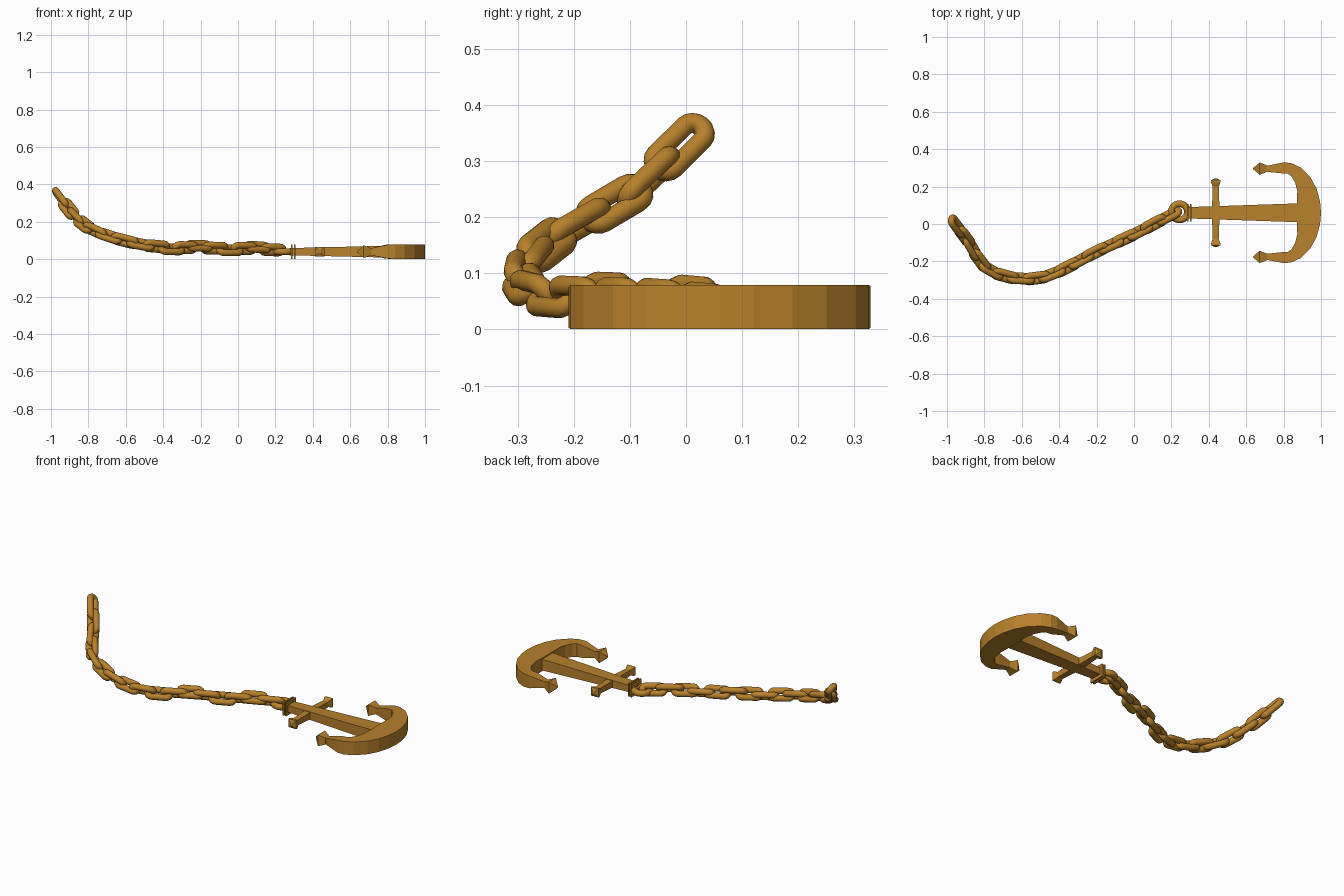
import bpy, bmesh, math
from mathutils import Vector, Matrix

if "Cube" in bpy.data.objects:
    bpy.data.objects.remove(bpy.data.objects["Cube"])

CY, CZ = 0.06, 0.04          # centre line of the anchor
bronze = bpy.data.materials.new("bronze")
bronze.diffuse_color = (0.48, 0.22, 0.025, 1)
bronze.use_nodes = True
bronze.node_tree.nodes["Principled BSDF"].inputs["Base Color"].default_value = bronze.diffuse_color


def add_mesh(name, bm):
    bmesh.ops.recalc_face_normals(bm, faces=bm.faces)
    me = bpy.data.meshes.new(name)
    bm.to_mesh(me)
    bm.free()
    me.materials.append(bronze)
    ob = bpy.data.objects.new(name, me)
    bpy.context.collection.objects.link(ob)
    return ob


def loft(name, rings):
    """Skin a row of equal-sized rings and cap both ends."""
    bm = bmesh.new()
    rows = [[bm.verts.new(p) for p in r] for r in rings]
    n = len(rows[0])
    for a, b in zip(rows, rows[1:]):
        for i in range(n):
            j = (i + 1) % n
            bm.faces.new((a[i], a[j], b[j], b[i]))
    bm.faces.new(rows[0])
    bm.faces.new(rows[-1])
    return add_mesh(name, bm)


def ring_x(x, hy, hz, y=CY):
    return [(x, y + a * hy, CZ + b * hz) for a, b in ((-1, -1), (1, -1), (1, 1), (-1, 1))]


def ring_y(y, h, x=0.437):
    return [(x + a * h, CY + y, CZ + b * h) for a, b in ((-1, -1), (1, -1), (1, 1), (-1, 1))]


# Curved arms: outer x, y, inner x, y, half thickness, from crown to tip
arm = [(1.0, 0.0, 0.87, 0.0, 0.039), (0.995, 0.06, 0.872, 0.06, 0.039),
       (0.976, 0.13, 0.873, 0.115, 0.039), (0.943, 0.19, 0.862, 0.16, 0.039),
       (0.89, 0.243, 0.842, 0.195, 0.039), (0.84, 0.266, 0.822, 0.21, 0.039),
       (0.80, 0.269, 0.79, 0.211, 0.037), (0.708, 0.251, 0.708, 0.219, 0.018)]


def arm_ring(s, side):
    ox, oy, ix, iy, h = s
    oy, iy = CY + side * oy, CY + side * iy
    return [(ox, oy, CZ - h), (ox, oy, CZ + h), (ix, iy, CZ + h), (ix, iy, CZ - h)]


loft("anchor_arms", [arm_ring(s, -1) for s in reversed(arm)] + [arm_ring(s, 1) for s in arm[1:]])

# Pointed flukes at the arm tips
for side, label in ((1, "back"), (-1, "front")):
    y = CY + side * 0.236
    loft("fluke_" + label, [ring_x(0.637, 0.003, 0.003, y), ring_x(0.672, 0.033, 0.034, y),
                            ring_x(0.712, 0.017, 0.019, y)])

# Tapered shank and double collar
loft("shank", [ring_x(0.275, 0.030, 0.02), ring_x(0.31, 0.031, 0.02), ring_x(0.90, 0.051, 0.034)])
for i, x in enumerate((0.283, 0.299)):
    loft("collar_%d" % (i + 1), [ring_x(x, 0.047, 0.038), ring_x(x + 0.009, 0.047, 0.038)])

# Cross stock with flared, capped ends
half = [(0.0, 0.021), (0.14, 0.016), (0.163, 0.025), (0.174, 0.025), (0.183, 0.006)]
loft("stock", [ring_y(-y, h) for y, h in reversed(half)] + [ring_y(y, h) for y, h in half[1:]])

# Shackle ring
bpy.ops.mesh.primitive_torus_add(location=(0.243, 0.065, CZ), major_radius=0.043, minor_radius=0.018,
                                 major_segments=32, minor_segments=12)
shackle = bpy.context.object
shackle.name = "shackle_ring"
shackle.data.materials.append(bronze)
bpy.ops.object.shade_smooth()

# One chain link: a stadium path swept with a round section
R, S, W, N = 0.021, 0.040, 0.018, 12
bm = bmesh.new()
rows = []
for sx in (1, -1):
    for k in range(9):
        a = math.pi * (k / 8 - 0.5) + (0 if sx == 1 else math.pi)
        d = Vector((math.cos(a), math.sin(a), 0))
        c = Vector((sx * S, 0, 0)) + d * R
        rows.append([bm.verts.new(c + d * W * math.cos(2 * math.pi * q / N)
                                  + Vector((0, 0, W * math.sin(2 * math.pi * q / N)))) for q in range(N)])
for i in range(len(rows)):
    a, b = rows[i], rows[(i + 1) % len(rows)]
    for q in range(N):
        p = (q + 1) % N
        bm.faces.new((a[q], a[p], b[p], b[q])).smooth = True
link = add_mesh("chain_link_01", bm)

# Chain path, smoothed and resampled evenly
ctrl = [Vector(p) for p in ((0.185, 0.042, 0.05), (0.0, -0.055, 0.058), (-0.2, -0.148, 0.06),
                            (-0.4, -0.252, 0.066), (-0.53, -0.29, 0.082), (-0.68, -0.28, 0.12),
                            (-0.80, -0.222, 0.17), (-0.885, -0.095, 0.245), (-0.947, -0.012, 0.325))]
ext = [2 * ctrl[0] - ctrl[1]] + ctrl + [2 * ctrl[-1] - ctrl[-2]]
path = []
for a, b, c, d in zip(ext, ext[1:], ext[2:], ext[3:]):
    for k in range(30):
        t = k / 30
        path.append(0.5 * (2 * b + (c - a) * t + (2 * a - 5 * b + 4 * c - d) * t * t
                           + (3 * b - a - 3 * c + d) * t ** 3))
path.append(ctrl[-1])
dist = [0.0]
for a, b in zip(path, path[1:]):
    dist.append(dist[-1] + (b - a).length)

COUNT = 17
ROLL = math.radians(40)
for i in range(COUNT):
    target = dist[-1] * i / (COUNT - 1)
    k = min(range(len(dist)), key=lambda n: abs(dist[n] - target))
    pos = path[k].copy()
    t = (path[min(k + 3, len(path) - 1)] - path[max(k - 3, 0)]).normalized()
    if i < 9:                                   # links rest alternately high and low
        pos.z += 0.011 * math.sin(i * math.pi / 2)
    side = t.cross(Vector((0, 0, 1))).normalized()
    up = side.cross(t)
    if i % 2:
        wide = math.cos(ROLL) * side + math.sin(ROLL) * up
    else:
        wide = math.cos(ROLL) * up - math.sin(ROLL) * side
    ob = link
    if i:
        ob = bpy.data.objects.new("chain_link_%02d" % (i + 1), link.data)
        bpy.context.collection.objects.link(ob)
    rot = Matrix((t, wide, t.cross(wide))).transposed().to_4x4()
    ob.matrix_world = Matrix.Translation(pos) @ rot
